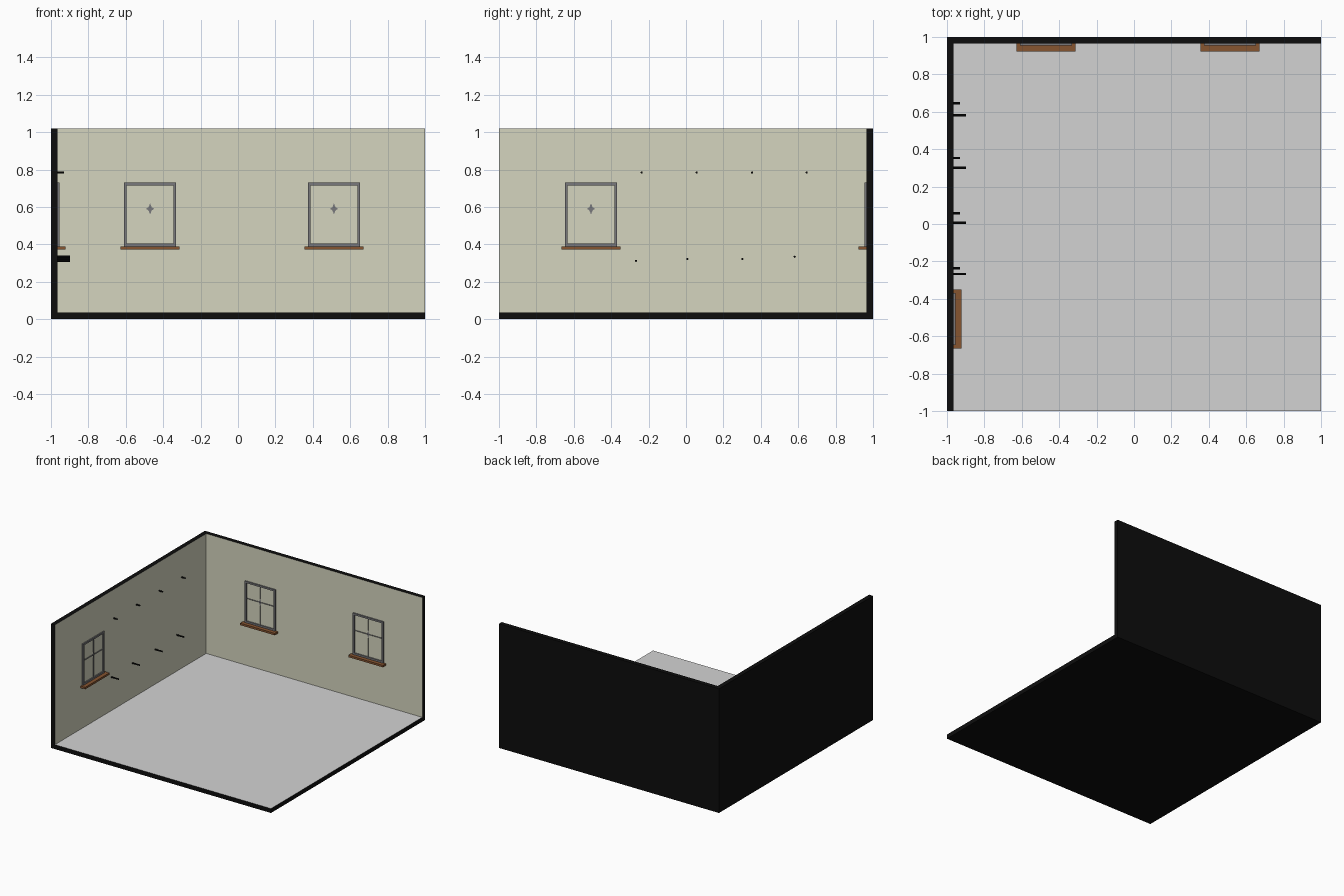
import bpy, bmesh, math
from mathutils import Matrix, Vector

if "Cube" in bpy.data.objects:
    bpy.data.objects.remove(bpy.data.objects["Cube"])


def mat(name, r, g, b):
    m = bpy.data.materials.new(name)
    m.diffuse_color = (r, g, b, 1)
    m.use_nodes = True
    m.node_tree.nodes["Principled BSDF"].inputs["Base Color"].default_value = m.diffuse_color
    return m


BLACK = mat("black", 0.004, 0.004, 0.004)
CREAM = mat("cream", 0.66, 0.66, 0.52)
FLOOR = mat("light_grey", 0.65, 0.65, 0.65)
GREY = mat("frame_grey", 0.19, 0.19, 0.2)
BROWN = mat("brown", 0.24, 0.09, 0.03)

T = 0.036    # shell thickness
H = 1.02     # wall height
IN = 1 - T   # inner wall plane


def finish(name, bm, mats):
    me = bpy.data.meshes.new(name)
    bm.to_mesh(me)
    bm.free()
    for m in mats:
        me.materials.append(m)
    ob = bpy.data.objects.new(name, me)
    bpy.context.collection.objects.link(ob)
    return ob


def add_box(bm, lo, hi):
    lo, hi = Vector(lo), Vector(hi)
    s = hi - lo
    m = Matrix.Translation((lo + hi) / 2) @ Matrix.Diagonal((s.x, s.y, s.z, 1))
    bmesh.ops.create_cube(bm, size=1, matrix=m)


# Shell panels: black outside, coloured on the face towards the room
def panel(name, lo, hi, inner, m):
    bm = bmesh.new()
    add_box(bm, lo, hi)
    bm.normal_update()
    for f in bm.faces:
        f.material_index = 1 if f.normal.dot(Vector(inner)) > 0.9 else 0
    finish(name, bm, [BLACK, m])


panel("floor", (-1, -1, 0), (1, 1, T), (0, 0, 1), FLOOR)
panel("left_wall", (-1, -1, T), (-IN, 1, H), (1, 0, 0), CREAM)
panel("back_wall", (-IN, IN, T), (1, 1, H), (0, -1, 0), CREAM)


# Window built facing -y with the wall plane at y = 0, then placed on a wall
def window(name, place):
    w, z0, z1, b, d, zc = 0.139, 0.39, 0.73, 0.014, 0.010, 0.59
    bm = bmesh.new()
    for s in (-1, 1):
        xs = sorted((s * w, s * (w - b)))
        add_box(bm, (xs[0], -d, z0), (xs[1], 0, z1))
    add_box(bm, (b - w, -d, z0), (w - b, 0, z0 + b))
    add_box(bm, (b - w, -d, z1 - b), (w - b, 0, z1))
    finish(name + "_frame", bm, [GREY]).matrix_world = place

    # thin glazing bars, set edge-on to the wall
    bm = bmesh.new()
    i = w - b
    for quad in ([(0, -d, z0 + b), (0, 0, z0 + b), (0, 0, z1 - b), (0, -d, z1 - b)],
                 [(-i, -d, zc), (-i, 0, zc), (i, 0, zc), (i, -d, zc)]):
        bm.faces.new([bm.verts.new(p) for p in quad])
    # small star where the bars cross
    ring = []
    for k in range(8):
        a = k * math.pi / 4
        r = 0.012 if k % 2 else (0.022 if k % 4 == 0 else 0.03)
        ring.append(bm.verts.new((r * math.cos(a), -d * 0.6, zc + r * math.sin(a))))
    bm.faces.new(ring)
    finish(name + "_bars", bm, [GREY]).matrix_world = place

    # sill
    bm = bmesh.new()
    add_box(bm, (-0.157, -0.041, 0.374), (0.157, 0, z0))
    finish(name + "_sill", bm, [BROWN]).matrix_world = place


window("back_window_left", Matrix.Translation((-0.47, IN, 0)))
window("back_window_right", Matrix.Translation((0.513, IN, 0)))
window("side_window", Matrix.Translation((-IN, -0.508, 0)) @ Matrix.Rotation(math.pi / 2, 4, 'Z'))


# Wall pegs
def peg(name, y, z, length):
    bm = bmesh.new()
    m = Matrix.Translation((-IN + length / 2, y, z)) @ Matrix.Rotation(math.pi / 2, 4, 'Y')
    bmesh.ops.create_cone(bm, cap_ends=True, segments=8, radius1=0.006,
                          radius2=0.006, depth=length, matrix=m)
    finish(name, bm, [BLACK])


for n, y in enumerate((-0.237, 0.057, 0.353, 0.645)):
    peg(f"upper_peg_{n}", y, 0.784, 0.034)
for n, (y, z) in enumerate(((-0.267, 0.312), (0.007, 0.322), (0.301, 0.322), (0.581, 0.334))):
    peg(f"lower_peg_{n}", y, z, 0.066)
